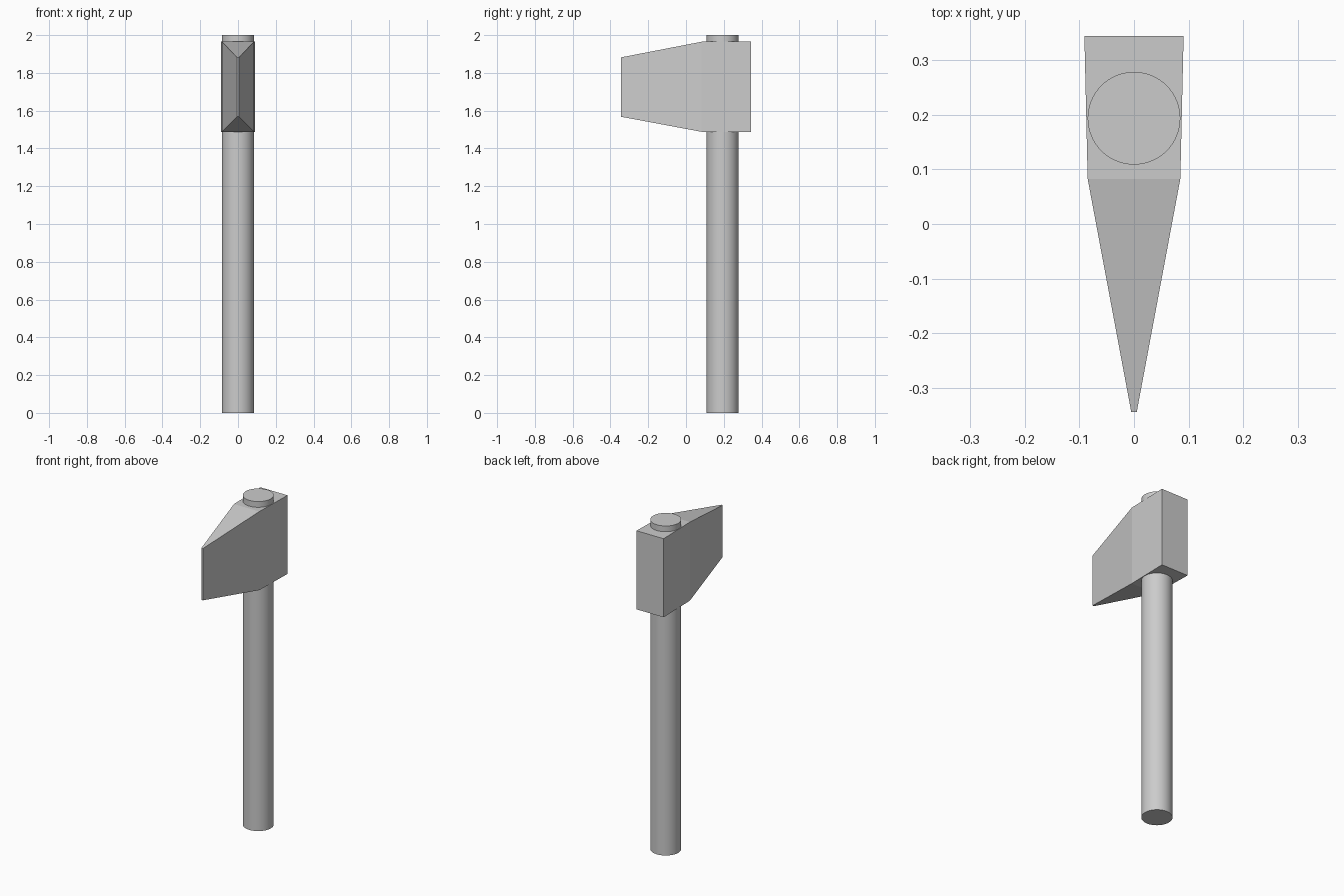
import bpy, bmesh

if "Cube" in bpy.data.objects:
    bpy.data.objects.remove(bpy.data.objects["Cube"])

# Handle: straight round shaft passing through the head
bpy.ops.mesh.primitive_cylinder_add(vertices=64, radius=0.085, depth=2.0,
                                    location=(0, 0.194, 1.0))
handle = bpy.context.object
handle.name = "handle"
bpy.ops.object.shade_smooth_by_angle()

# Axe head: rectangular sections lofted from poll to cutting edge
# (y, half width, bottom z, top z)
sections = [(0.345, 0.091, 1.488, 1.965),
            (0.083, 0.085, 1.488, 1.965),
            (-0.345, 0.005, 1.568, 1.882)]
bm = bmesh.new()
rings = [[bm.verts.new(p) for p in ((-w, y, lo), (w, y, lo), (w, y, hi), (-w, y, hi))]
         for y, w, lo, hi in sections]
for a, b in zip(rings, rings[1:]):
    for i in range(4):
        j = (i + 1) % 4
        bm.faces.new((a[i], a[j], b[j], b[i]))
bm.faces.new(rings[0])
bm.faces.new(rings[-1])
bmesh.ops.recalc_face_normals(bm, faces=bm.faces)
mesh = bpy.data.meshes.new("axe_head")
bm.to_mesh(mesh)
bm.free()
head = bpy.data.objects.new("axe_head", mesh)
bpy.context.collection.objects.link(head)
